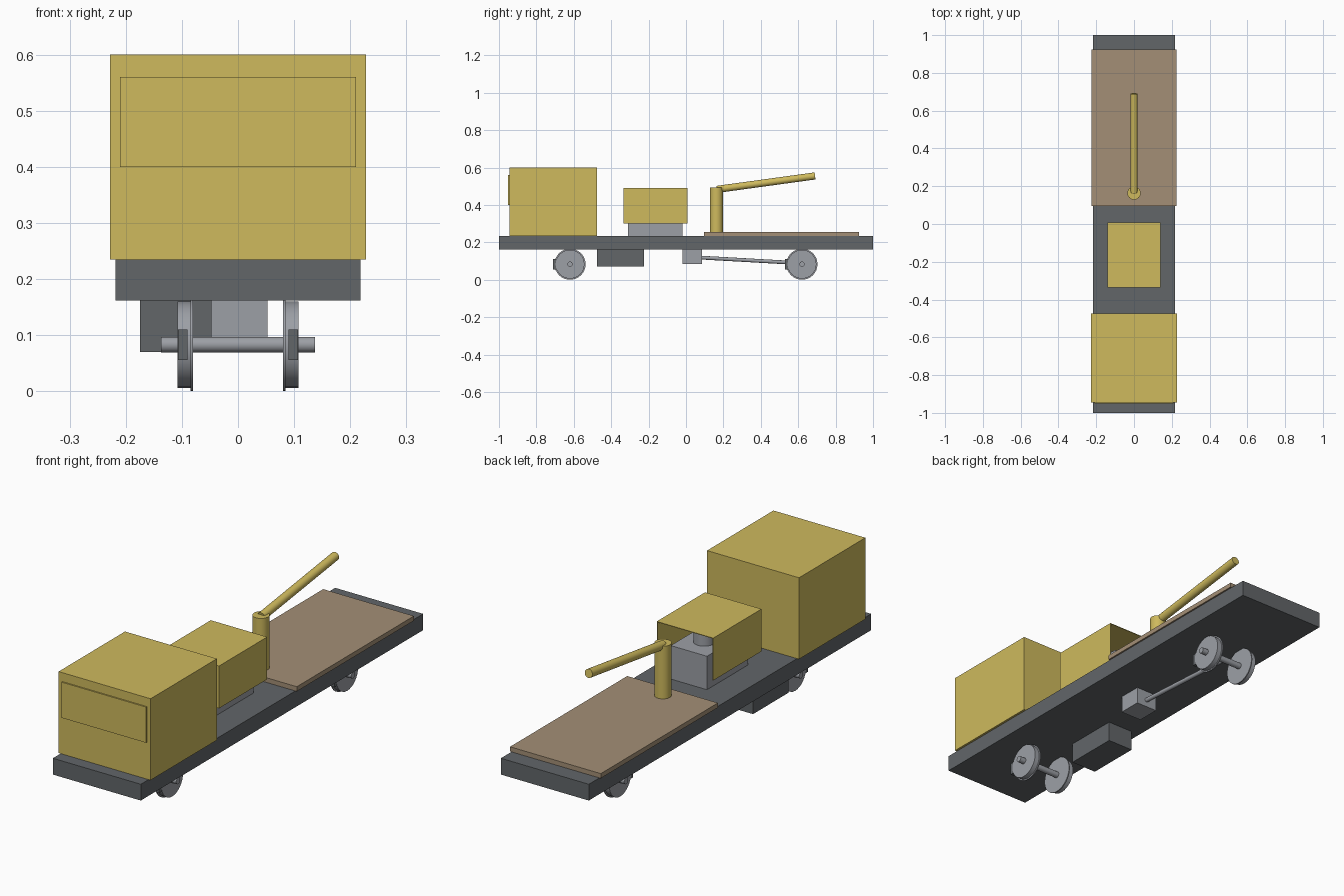
import bpy
import bmesh
from mathutils import Vector, Matrix

cube = bpy.data.objects.get("Cube")
if cube:
    bpy.data.objects.remove(cube, do_unlink=True)


def material(name, rgb):
    m = bpy.data.materials.new(name)
    m.use_nodes = True
    m.diffuse_color = (*rgb, 1)
    m.node_tree.nodes["Principled BSDF"].inputs["Base Color"].default_value = (*rgb, 1)
    return m


YELLOW = material("ochre yellow", (0.62, 0.49, 0.11))
WOOD = material("wood brown", (0.37, 0.275, 0.18))
DARK = material("dark grey", (0.122, 0.133, 0.141))
STEEL = material("steel grey", (0.335, 0.35, 0.38))


def finish(name, bm, mat, smooth=False):
    bmesh.ops.recalc_face_normals(bm, faces=bm.faces)
    mesh = bpy.data.meshes.new(name)
    bm.to_mesh(mesh)
    bm.free()
    mesh.materials.append(mat)
    ob = bpy.data.objects.new(name, mesh)
    bpy.context.scene.collection.objects.link(ob)
    if smooth:
        bpy.ops.object.select_all(action="DESELECT")
        ob.select_set(True)
        bpy.context.view_layer.objects.active = ob
        bpy.ops.object.shade_smooth_by_angle(angle=0.6)
    return ob


def box(name, x, y, z, mat):
    """Box from (min, max) pairs on each axis."""
    bm = bmesh.new()
    lo, hi = Vector((x[0], y[0], z[0])), Vector((x[1], y[1], z[1]))
    size = Matrix.Diagonal((*(hi - lo), 1))
    bmesh.ops.create_cube(bm, size=1, matrix=Matrix.Translation((lo + hi) / 2) @ size)
    return finish(name, bm, mat)


def rod(name, a, b, radius, mat, sides=32):
    """Capped cylinder between two points."""
    a, b = Vector(a), Vector(b)
    bm = bmesh.new()
    turn = (b - a).to_track_quat("Z", "Y").to_matrix().to_4x4()
    bmesh.ops.create_cone(bm, cap_ends=True, segments=sides, radius1=radius, radius2=radius,
                          depth=(b - a).length, matrix=Matrix.Translation((a + b) / 2) @ turn)
    return finish(name, bm, mat, True)


# Deck and cab
box("deck", (-0.218, 0.218), (-1, 1), (0.162, 0.235), DARK)
box("cab", (-0.228, 0.228), (-0.945, -0.475), (0.235, 0.6), YELLOW)
box("cab_front_panel", (-0.21, 0.21), (-0.951, -0.944), (0.4, 0.56), YELLOW)

# Engine under a hood that is open at the rear and below
box("engine_block", (-0.09, 0.09), (-0.31, -0.02), (0.235, 0.385), STEEL)
rod("engine_cylinder", (0, -0.13, 0.38), (0, -0.13, 0.435), 0.045, STEEL)
hood = box("engine_hood", (-0.14, 0.14), (-0.335, 0.007), (0.3, 0.49), YELLOW)
bm = bmesh.new()
bm.from_mesh(hood.data)
openings = [f for f in bm.faces if f.normal.y > 0.9 or f.normal.z < -0.9]
bmesh.ops.delete(bm, geom=openings, context="FACES")
bm.to_mesh(hood.data)
bm.free()
sheet = hood.modifiers.new("sheet", "SOLIDIFY")
sheet.thickness = 0.004
sheet.offset = -1

# Loading board and crane
box("loading_board", (-0.225, 0.225), (0.095, 0.925), (0.235, 0.256), WOOD)
rod("crane_post", (0, 0.163, 0.25), (0, 0.163, 0.492), 0.035, YELLOW)
rod("crane_arm", (0, 0.165, 0.483), (0, 0.69, 0.555), 0.019, YELLOW)

# Wheelsets with brake shoes
for end, y in (("front", -0.62), ("rear", 0.62)):
    z = 0.083
    rod(end + "_axle", (-0.137, y, z), (0.137, y, z), 0.014, STEEL)
    for side, s in (("left", 1), ("right", -1)):
        name = end + "_" + side
        rod(name + "_wheel", (s * 0.082, y, z), (s * 0.108, y, z), 0.077, STEEL)
        rod(name + "_wheel_flange", (s * 0.08, y, z), (s * 0.085, y, z), 0.083, STEEL)
        box(name + "_brake_shoe", sorted((s * 0.09, s * 0.107)), (y - 0.091, y - 0.073),
            (0.056, 0.11), DARK)

# Underfloor tank, gearbox and drive shaft
box("fuel_tank", (-0.175, -0.047), (-0.475, -0.225), (0.07, 0.163), DARK)
box("gearbox", (-0.053, 0.053), (-0.02, 0.086), (0.085, 0.163), STEEL)
rod("drive_shaft", (0, 0.05, 0.12), (0, 0.62, 0.088), 0.01, STEEL, 16)
